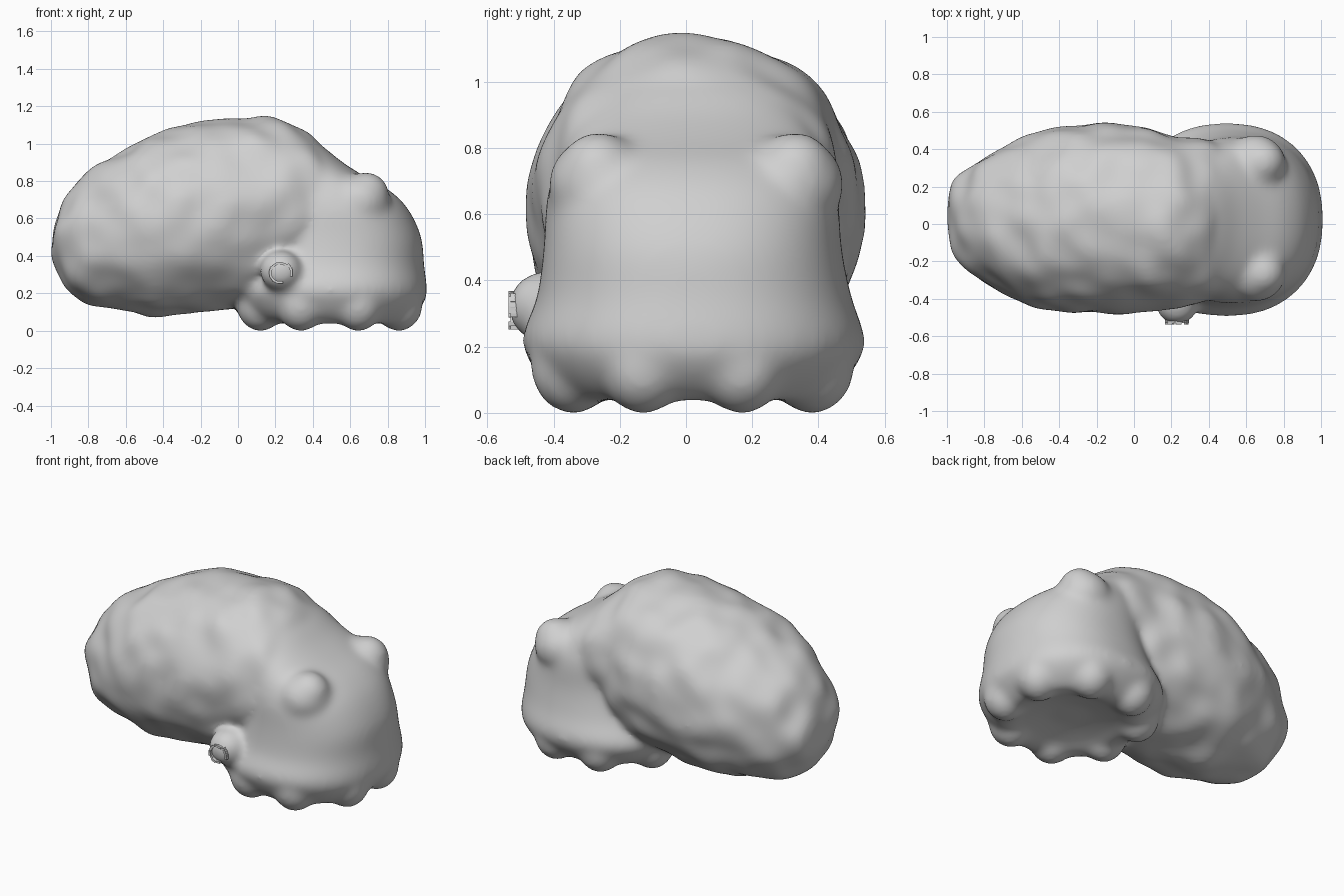
import bpy, bmesh, math
from mathutils import Matrix, noise

if "Cube" in bpy.data.objects:
    bpy.data.objects.remove(bpy.data.objects["Cube"])

grey = bpy.data.materials.new("plain_grey")
grey.diffuse_color = (0.63, 0.63, 0.63, 1)
grey.use_nodes = True
grey.node_tree.nodes["Principled BSDF"].inputs["Base Color"].default_value = grey.diffuse_color


def smooth_rows(rows, steps=5):
    """Catmull-Rom interpolation between section rows."""
    out = []
    for i in range(len(rows) - 1):
        a, b, c, d = (rows[max(0, min(len(rows) - 1, i + k))] for k in (-1, 0, 1, 2))
        for s in range(steps):
            t = s / steps
            out.append([0.5 * (2 * q + (r - p) * t + (2 * p - 5 * q + 4 * r - u) * t * t
                        + (3 * q - p - 3 * r + u) * t ** 3) for p, q, r, u in zip(a, b, c, d)])
    return out + [list(rows[-1])]


def loft(bm, rows, place, power, n=64):
    """Skin superellipse sections given as (station, u0, u1, v0, v1)."""
    rings = []
    for s, u0, u1, v0, v1 in smooth_rows(rows):
        ring = []
        for i in range(n):
            c, d = math.cos(2 * math.pi * i / n), math.sin(2 * math.pi * i / n)
            u = (u0 + u1) / 2 + (u1 - u0) / 2 * math.copysign(abs(c) ** (2 / power), c)
            v = (v0 + v1) / 2 + (v1 - v0) / 2 * math.copysign(abs(d) ** (2 / power), d)
            ring.append(bm.verts.new(place(s, u, v)))
        rings.append(ring)
    for a, b in zip(rings, rings[1:]):
        for i in range(n):
            bm.faces.new((a[i], a[(i + 1) % n], b[(i + 1) % n], b[i]))
    bm.faces.new(rings[0][::-1])
    bm.faces.new(rings[-1])
    bmesh.ops.recalc_face_normals(bm, faces=bm.faces)


def ball(bm, centre, size):
    m = Matrix.Translation(centre) @ Matrix.Diagonal((*size, 1))
    bmesh.ops.create_icosphere(bm, subdivisions=4, radius=1, matrix=m)


def make_object(name, bm):
    me = bpy.data.meshes.new(name)
    bm.to_mesh(me)
    bm.free()
    me.materials.append(grey)
    ob = bpy.data.objects.new(name, me)
    bpy.context.collection.objects.link(ob)
    return ob


# Lumpy shell, lofted along x: (x, y0, y1, z0, z1)
shell = bmesh.new()
loft(shell, [(-1.0, -.09, .14, .41, .54), (-.98, -.14, .20, .35, .59),
             (-.94, -.20, .25, .26, .67), (-.88, -.25, .30, .19, .765),
             (-.80, -.31, .36, .135, .85), (-.60, -.42, .46, .11, .97),
             (-.45, -.46, .51, .08, 1.055), (-.25, -.48, .535, .10, 1.105),
             (0, -.47, .52, .12, 1.14), (.15, -.455, .49, .16, 1.145),
             (.30, -.44, .46, .30, 1.10), (.45, -.39, .43, .40, .985),
             (.58, -.30, .35, .50, .86), (.70, -.16, .20, .60, .75)],
     lambda s, u, v: (s, u, v), 2.1)
shell.normal_update()
moves = [(v, v.normal * 0.026 * noise.noise(v.co * 6.5)) for v in shell.verts]
for v, offset in moves:
    v.co += offset

# Head and flared skirt with hollow underside, lofted along z: (z, x0, x1, y0, y1)
head = bmesh.new()
loft(head, [(.09, .38, .62, -.10, .14), (.065, .26, .74, -.22, .27), (.035, .15, .86, -.34, .38),
            (.08, .05, .94, -.42, .46), (.16, -.01, 1.0, -.475, .525), (.23, -.02, 1.01, -.495, .54),
            (.35, .05, .995, -.45, .50), (.50, .10, .98, -.43, .47),
            (.65, .15, .91, -.42, .46), (.75, .18, .81, -.39, .43),
            (.83, .20, .67, -.35, .39), (.90, .20, .56, -.31, .35),
            (.98, .18, .46, -.24, .28), (1.04, .18, .37, -.16, .20)],
     lambda s, u, v: (u, v, s), 2.25)

# Scalloped lobes round the skirt hem
for i in range(8):
    a = math.radians(22.5 + 45 * i)
    ball(head, (.49 + .40 * math.cos(a), .02 + .39 * math.sin(a), .14), (.13, .13, .145))

# Eye bumps with soft bases, and side spout
for x, y in ((.685, -.265), (.685, .33)):
    ball(head, (x, y, .725), (.125, .12, .125))
    ball(head, (x - .035, y * .95, .69), (.165, .165, .15))
ball(head, (.23, -.425, .32), (.115, .115, .11))

# Fuse everything into one soft skin
part = bpy.data.meshes.new("shell_part")
shell.to_mesh(part)
shell.free()
head.from_mesh(part)
bpy.data.meshes.remove(part)
body = make_object("creature_body", head)
fuse = body.modifiers.new("fuse", 'REMESH')
fuse.mode = 'VOXEL'
fuse.voxel_size = 0.015
fuse.use_smooth_shade = True
soft = body.modifiers.new("soften", 'SMOOTH')
soft.factor = 0.5
soft.iterations = 36

# Ragged broken rim at the spout tip
rim = bmesh.new()
for a0, a1, r in ((50, 150, .05), (160, 270, .052), (-5, 35, .06)):
    for k in range(5):
        a = math.radians(a0 + (a1 - a0) * k / 4)
        m = (Matrix.Translation((.225 + r * math.cos(a), -.515 - .006 * (k % 2), .31 + r * math.sin(a)))
             @ Matrix.Rotation(-a, 4, 'Y') @ Matrix.Diagonal((.013, .03, .03, 1)))
        bmesh.ops.create_cube(rim, size=1, matrix=m)
make_object("spout_rim", rim)
